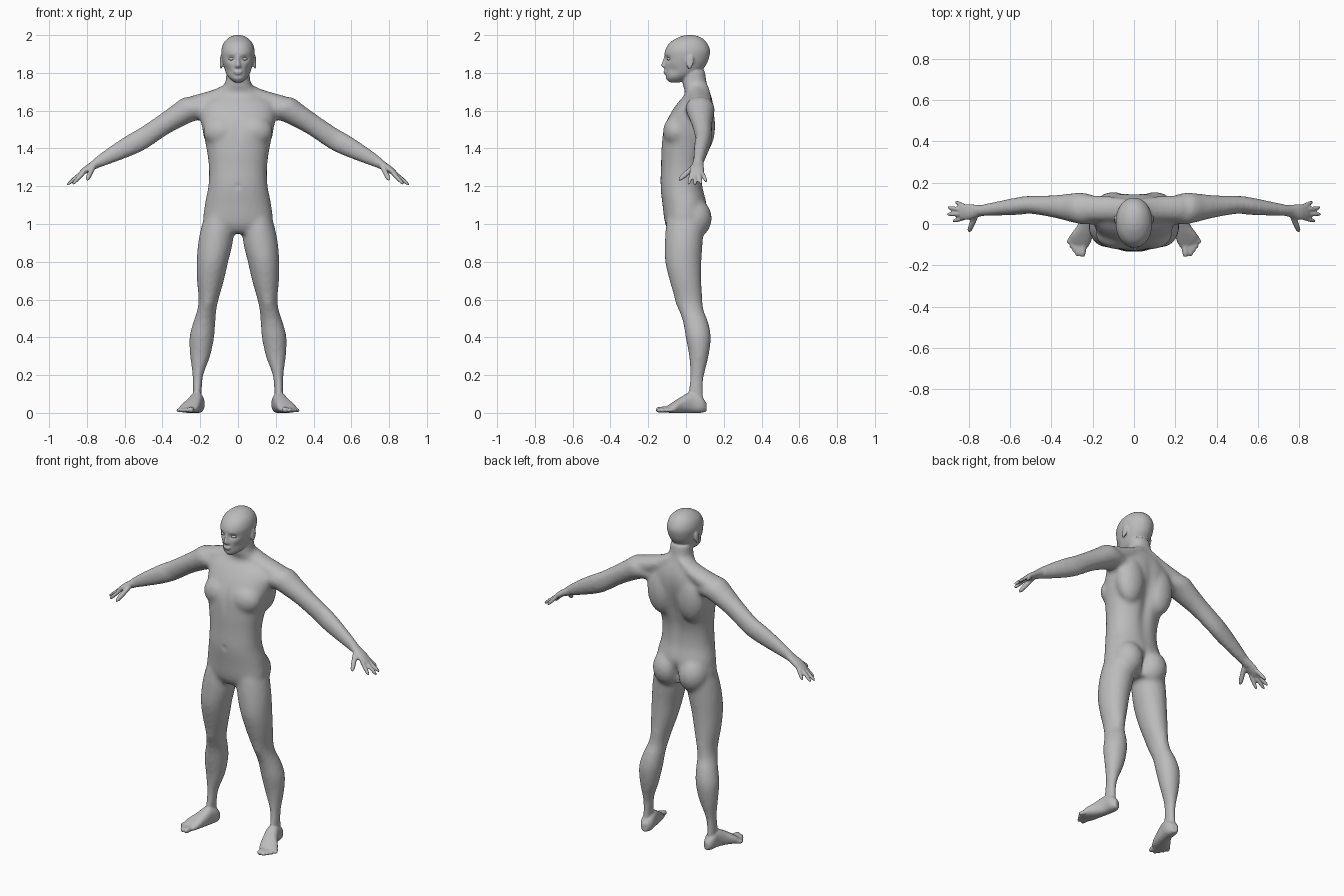
import bpy
import bmesh
from math import cos, sin, pi, exp, copysign
from mathutils import Vector, Matrix

default_cube = bpy.data.objects.get("Cube")
if default_cube:
    bpy.data.objects.remove(default_cube, do_unlink=True)

X, Y, Z = Vector((1, 0, 0)), Vector((0, 1, 0)), Vector((0, 0, 1))

skin = bpy.data.materials.new("plain grey")
skin.use_nodes = True
grey = (0.5, 0.5, 0.5, 1)
skin.diffuse_color = grey
shader = next(n for n in skin.node_tree.nodes if n.type == 'BSDF_PRINCIPLED')
shader.inputs["Base Color"].default_value = grey


def catmull(a, b, c, d, t):
    return [(2 * q + (r - p) * t + (2 * p - 5 * q + 4 * r - s) * t * t
             + (3 * q - p - 3 * r + s) * t ** 3) / 2 for p, q, r, s in zip(a, b, c, d)]


def loft(bm, stations, u=X, v=Y, power=2.0, sides=48, steps=6):
    """Closed smooth tube through stations (x, y, z, radius along u, radius along v)."""
    rows = [stations[0]] + list(stations) + [stations[-1]]
    rings = [catmull(*rows[i:i + 4], k / steps)
             for i in range(len(rows) - 3) for k in range(steps)] + [stations[-1]]
    loops = []
    for x, y, z, ru, rv in rings:
        loop = []
        for k in range(sides):
            c, s = cos(2 * pi * k / sides), sin(2 * pi * k / sides)
            c, s = (copysign(abs(w) ** (2 / power), w) for w in (c, s))
            loop.append(bm.verts.new(Vector((x, y, z)) + u * (ru * c) + v * (rv * s)))
        loops.append(loop)
    for low, high in zip(loops, loops[1:]):
        for k in range(sides):
            j = (k + 1) % sides
            bm.faces.new((low[k], low[j], high[j], high[k]))
    bm.faces.new(loops[0][::-1])
    bm.faces.new(loops[-1])


def blob(bm, centre, radii, tilt=0.0):
    m = Matrix.Translation(centre) @ Matrix.Rotation(tilt, 4, 'X') @ Matrix.Diagonal((*radii, 1))
    bmesh.ops.create_uvsphere(bm, u_segments=24, v_segments=16, radius=1, matrix=m)


def digit(bm, base, tip, radius):
    """Finger or toe with a rounded end."""
    base, tip = Vector(base), Vector(tip)
    d = (tip - base).normalized()
    u = d.cross(Z).normalized()
    profile = ((0, 1), (0.45, 1.02), (0.8, 0.9), (0.95, 0.6), (1, 0.2))
    loft(bm, [(*base.lerp(tip, t), radius * r, radius * r) for t, r in profile],
         u, u.cross(d), sides=16, steps=3)


def push(verts, centre, reach, offset):
    """Soft sculpting stroke with a gaussian falloff."""
    for vert in verts:
        fall = sum(((p - c) / r) ** 2 for p, c, r in zip(vert.co, centre, reach))
        if fall < 9:
            vert.co += Vector(offset) * exp(-fall)


def upright(rows):
    """Rows of height, x range and y range become loft stations."""
    return [((a + b) / 2, (f + k) / 2, z, (b - a) / 2, (k - f) / 2) for z, a, b, f, k in rows]


def fuse(bm, name, voxel, smoothing):
    """Mirror, merge into one skin, and smooth; returns the finished object."""
    mesh = bpy.data.meshes.new(name)
    bmesh.ops.recalc_face_normals(bm, faces=bm.faces)
    bm.to_mesh(mesh)
    bm.free()
    obj = bpy.data.objects.new(name, mesh)
    bpy.context.scene.collection.objects.link(obj)
    obj.modifiers.new("mirror", 'MIRROR').use_mirror_merge = False
    remesh = obj.modifiers.new("skin", 'REMESH')
    remesh.mode = 'VOXEL'
    remesh.voxel_size = voxel
    smooth = obj.modifiers.new("smooth", 'SMOOTH')
    smooth.factor = 0.5
    smooth.iterations = smoothing
    bpy.context.view_layer.update()
    graph = bpy.context.evaluated_depsgraph_get()
    obj.data = bpy.data.meshes.new_from_object(obj.evaluated_get(graph))
    obj.modifiers.clear()
    bpy.data.meshes.remove(mesh)
    return obj


# Torso and neck: height, half width, front, back
core = bmesh.new()
torso = [(0.95, .11, -.08, .07), (1.0, .18, -.11, .09), (1.1, .176, -.124, .11),
         (1.2, .157, -.135, .09), (1.3, .154, -.132, .09), (1.4, .167, -.13, .115),
         (1.5, .188, -.12, .138), (1.58, .2, -.085, .148), (1.64, .19, -.045, .145),
         (1.69, .12, -.005, .132), (1.74, .07, -.018, .112), (1.82, .062, -.02, .1)]
loft(core, upright([(z, -w, w, f, b) for z, w, f, b in torso]), power=2.2)

# Muscle masses of chest, shoulder blades, buttocks and neck slope
blob(core, (.085, -.05, 1.49), (.1, .072, .085))
blob(core, (.1, .085, 1.52), (.09, .07, .15))
blob(core, (.085, .045, 1.03), (.088, .092, .105))
loft(core, [(.03, .07, 1.73, .05, .03), (.12, .075, 1.67, .06, .045),
            (.24, .075, 1.625, .065, .055)], Y, Z)

# Leg: height, inner, outer, front, back
loft(core, upright([
    (1.08, .03, .16, -.09, .08), (1.0, .02, .19, -.105, .095), (.9, .028, .211, -.112, .088),
    (.8, .052, .218, -.11, .082), (.7, .075, .217, -.087, .082), (.6, .103, .209, -.057, .087),
    (.54, .115, .217, -.036, .095), (.48, .12, .237, -.016, .118), (.4, .126, .257, -.002, .132),
    (.3, .147, .254, .016, .12), (.2, .183, .241, .022, .097), (.12, .192, .24, .012, .092),
    (.05, .195, .24, .01, .1)]))

# Arm
slope = Vector((.49, 0, .87))
loft(core, [(.17, .065, 1.61, .065, .065), (.25, .075, 1.61, .077, .07),
            (.32, .08, 1.572, .066, .062), (.4, .086, 1.522, .053, .056),
            (.5, .093, 1.455, .044, .057), (.56, .087, 1.422, .043, .056),
            (.65, .076, 1.375, .036, .046), (.74, .065, 1.327, .029, .031),
            (.78, .06, 1.3, .03, .022)], Y, slope)

core_obj = fuse(core, "body_core", 0.012, 8)

# Spine groove, cleft, breastbone and navel
body = bmesh.new()
body.from_mesh(core_obj.data)
bpy.data.objects.remove(core_obj, do_unlink=True)
push(body.verts, (0, .12, 1.4), (.035, .06, .2), (0, -.018, 0))
push(body.verts, (0, .13, 1.01), (.018, .07, .06), (0, -.03, 0))
push(body.verts, (0, -.13, 1.5), (.02, .05, .07), (0, .006, 0))
push(body.verts, (0, -.14, 1.2), (.012, .04, .012), (0, .006, 0))
for side in (-1, 1):
    push(body.verts, (side * .16, -.06, .57), (.03, .03, .04), (0, -.006, 0))

# Head: height, half width, front, back
head = bmesh.new()
skull = [(1.75, .02, -.088, -.03), (1.772, .046, -.107, .02), (1.8, .064, -.109, .07),
         (1.84, .077, -.112, .105), (1.88, .086, -.112, .122), (1.92, .088, -.11, .127),
         (1.96, .075, -.085, .11), (1.988, .046, -.04, .078), (2.0, .015, 0, .04)]
loft(head, upright([(z, -w, w, f, b) for z, w, f, b in skull]), power=2.1)
push(head.verts, (0, -.11, 1.782), (.03, .03, .006), (0, .005, 0))
for side in (-1, 1):
    push(head.verts, (side * .035, -.1, 1.874), (.02, .04, .013), (0, .014, 0))
    push(head.verts, (side * .06, -.08, 1.815), (.02, .04, .022), (-side * .005, .004, 0))
    push(head.verts, (side * .03, -.1, 1.9), (.028, .03, .008), (0, -.003, 0))

# Nose, lips and ears
loft(head, [(0, -.106, 1.89, .007, .01), (0, -.113, 1.86, .009, .012),
            (0, -.118, 1.84, .013, .014), (0, -.112, 1.828, .012, .01)])
blob(head, (.011, -.111, 1.835), (.008, .01, .008))
blob(head, (0, -.11, 1.806), (.024, .01, .005))
blob(head, (0, -.108, 1.797), (.02, .01, .005))
blob(head, (.09, .022, 1.857), (.009, .019, .037), tilt=-.15)
for side in (-1, 1):
    push(head.verts, (side * .1, .02, 1.86), (.008, .009, .02), (-side * .006, 0, 0))
temp = bpy.data.meshes.new("head")
head.to_mesh(temp)
head.free()
body.from_mesh(temp)
bpy.data.meshes.remove(temp)

# Hand
loft(body, [(.735, .065, 1.33, .027, .026), (.77, .062, 1.31, .032, .02),
            (.805, .058, 1.287, .038, .018), (.838, .056, 1.262, .036, .012)],
     Y, Vector((.58, 0, .81)))
for base, tip in (((.815, .083, 1.278), (.865, .108, 1.222)),
                  ((.825, .067, 1.274), (.902, .08, 1.211)),
                  ((.825, .048, 1.272), (.906, .047, 1.206)),
                  ((.818, .03, 1.27), (.878, .013, 1.209))):
    digit(body, base, tip, .0105)
digit(body, (.765, .045, 1.305), (.8, -.038, 1.232), .014)

# Foot
across = Vector((.95, .31, 0))
loft(body, [(.207, .106, .03, .018, .024), (.211, .075, .045, .036, .045),
            (.219, .025, .054, .037, .054), (.236, -.025, .042, .043, .042),
            (.258, -.07, .027, .052, .027), (.268, -.1, .017, .046, .016)],
     across, Z, power=2.4)
digit(body, (.247, -.09, .018), (.25, -.16, .016), .0165)
for k in range(4):
    t = k / 3
    digit(body, (.267 + .032 * t, -.09 + .03 * t, .018),
          (.276 + .045 * t, -.157 + .063 * t - .01 * t * (1 - t), .012), .0125 - .001 * t)

figure = fuse(body, "body", 0.006, 3)
figure.data.materials.clear()
figure.data.materials.append(skin)
figure.data.shade_smooth()

# Eyes
for name, side in (("left_eye", 1), ("right_eye", -1)):
    ball = bmesh.new()
    blob(ball, (side * .034, -.088, 1.874), (.016, .014, .009))
    mesh = bpy.data.meshes.new(name)
    ball.to_mesh(mesh)
    ball.free()
    mesh.materials.append(skin)
    mesh.shade_smooth()
    bpy.context.scene.collection.objects.link(bpy.data.objects.new(name, mesh))
